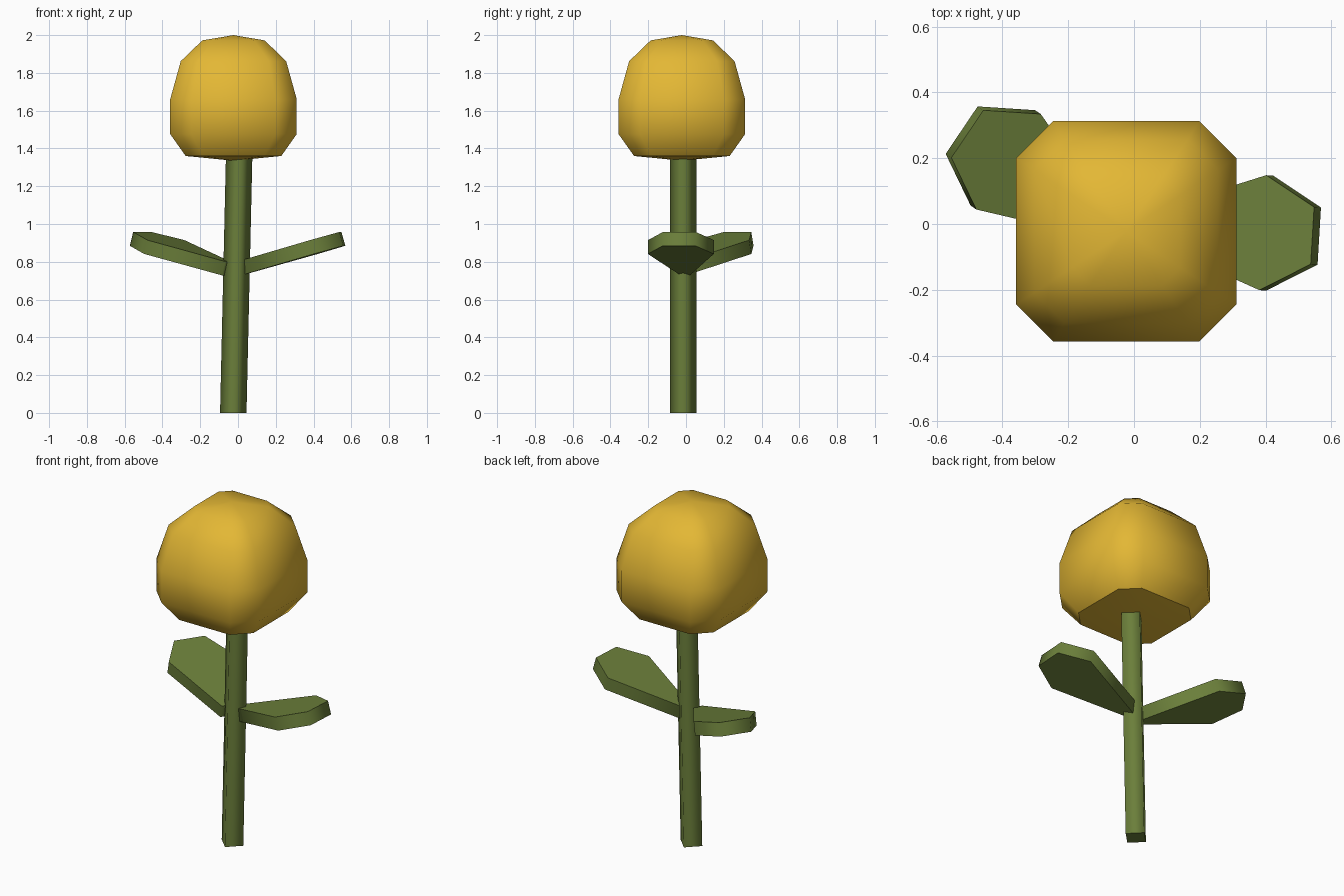
import bpy, bmesh, math
from mathutils import Matrix, Vector

if "Cube" in bpy.data.objects:
    bpy.data.objects.remove(bpy.data.objects["Cube"])


def material(name, rgb):
    m = bpy.data.materials.new(name)
    m.diffuse_color = (*rgb, 1)
    m.use_nodes = True
    m.node_tree.nodes["Principled BSDF"].inputs["Base Color"].default_value = m.diffuse_color
    return m


GREEN = material("leaf_green", (0.147, 0.212, 0.043))
YELLOW = material("petal_yellow", (0.77, 0.475, 0.035))


def loft(name, rings, mat, poles=None, sharp_ends=(True, True)):
    """Skin equal-length rings; close the ends with pole points or flat caps."""
    bm = bmesh.new()
    vs = [[bm.verts.new(p) for p in r] for r in rings]
    n = len(vs[0])
    for a, b in zip(vs, vs[1:]):
        for i in range(n):
            j = (i + 1) % n
            bm.faces.new((a[i], a[j], b[j], b[i]))
    for k, end in enumerate((vs[0], vs[-1])):
        if poles:
            tip = bm.verts.new(poles[k])
            for i in range(n):
                bm.faces.new((end[i], end[(i + 1) % n], tip))
        else:
            bm.faces.new(end)
        # Smooth sides with a crisp rim where asked
        if sharp_ends[k]:
            for i in range(n):
                bm.edges.get((end[i], end[(i + 1) % n])).smooth = False
    bmesh.ops.recalc_face_normals(bm, faces=bm.faces)
    for f in bm.faces:
        f.smooth = True
    me = bpy.data.meshes.new(name)
    bm.to_mesh(me)
    bm.free()
    me.materials.append(mat)
    ob = bpy.data.objects.new(name, me)
    bpy.context.collection.objects.link(ob)
    return ob


# Stem: four-sided, leaning slightly to the right
def diamond(cx, z, r=0.07):
    return [(cx + r * math.cos(i * math.pi / 2), -0.015 + r * math.sin(i * math.pi / 2), z)
            for i in range(4)]


loft("stem", [diamond(-0.025, 0), diamond(0.007, 1.40)], GREEN)


# Flower head: stacked squares with cut corners
CX, CY = -0.024, -0.022


def cut_square(h, c, z):
    pts = [(h, -c), (h, c), (c, h), (-c, h), (-h, c), (-h, -c), (-c, -h), (c, -h)]
    return [(CX + x, CY + y, z) for x, y in pts]


profile = [(0.253, 0.163, 1.36), (0.335, 0.222, 1.476), (0.335, 0.222, 1.66),
           (0.279, 0.187, 1.862), (0.165, 0.11, 1.972)]
loft("flower_head", [cut_square(*p) for p in profile], YELLOW,
     poles=[(CX, CY, 1.335), (CX, CY, 2.0)], sharp_ends=(True, False))


# Leaves: thick six-sided slabs, narrow at the stem, tilted upwards
def leaf(name, centre, heading):
    outline = [(-0.41, -0.025), (0, -0.175), (0.157, -0.087),
               (0.157, 0.087), (0, 0.175), (-0.41, 0.025)]
    place = (Matrix.Translation(centre) @ Matrix.Rotation(math.radians(heading), 4, 'Z')
             @ Matrix.Rotation(math.radians(-16), 4, 'Y'))
    rings = [[place @ Vector((x, y, z)) for x, y in outline] for z in (-0.038, 0.038)]
    loft(name, rings, GREEN)


leaf("right_leaf", (0.402, -0.027, 0.878), -3.4)
leaf("left_leaf", (-0.39, 0.195, 0.878), 146)
